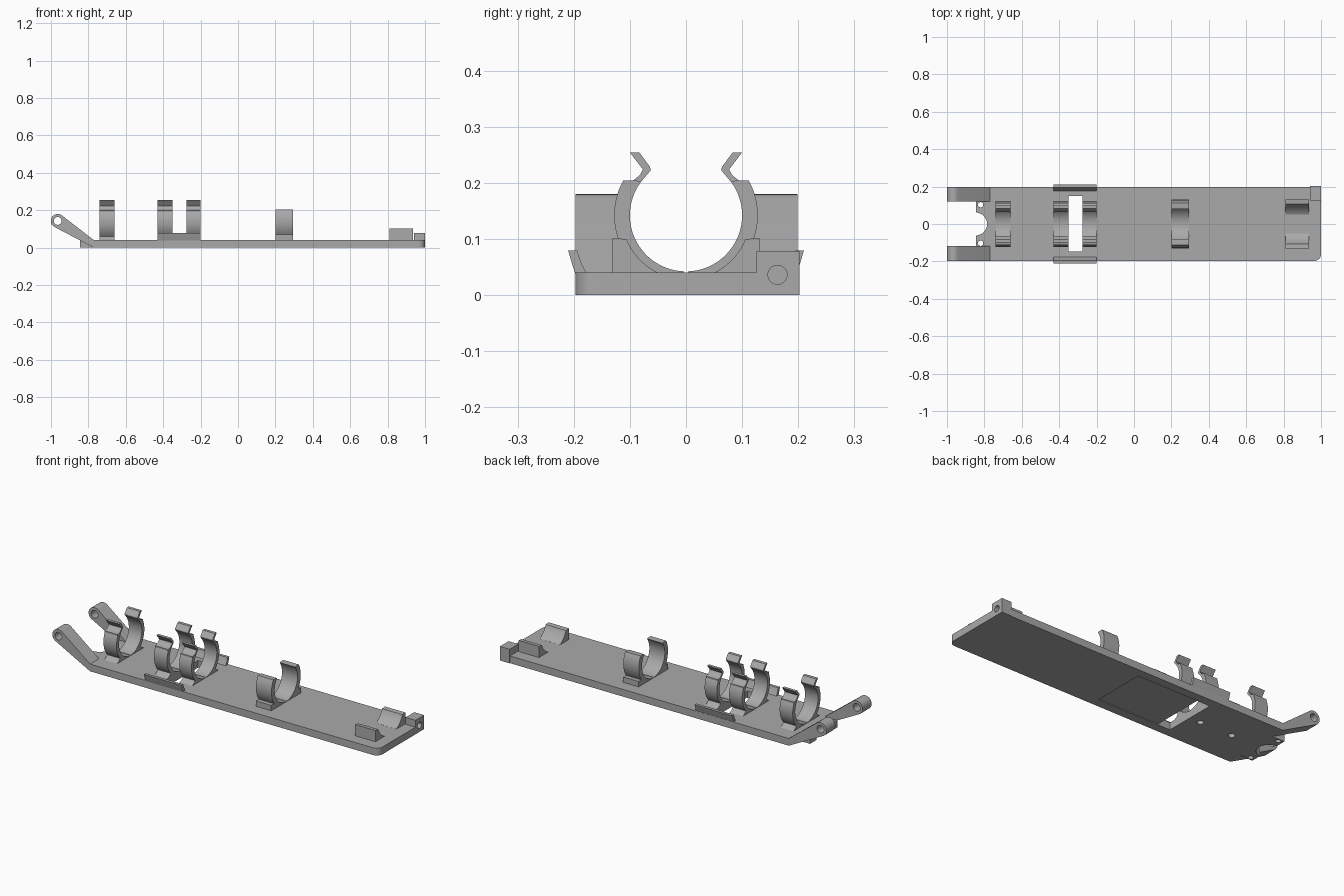
import bpy, bmesh
from math import sin, cos, radians, pi, sqrt, asin, degrees
from mathutils import Matrix

cube = bpy.data.objects.get("Cube")
if cube:
    bpy.data.objects.remove(cube)

grey = bpy.data.materials.new("plain grey")
grey.use_nodes = True
colour = (0.4, 0.4, 0.4, 1)
grey.diffuse_color = colour
grey.node_tree.nodes["Principled BSDF"].inputs["Base Color"].default_value = colour


def prism(name, pts, lo, hi, axis="X"):
    """Extrude a 2D outline: (y, z) along X, (x, z) along Y or (x, y) along Z."""
    place = {"X": lambda a, b, t: (t, a, b),
             "Y": lambda a, b, t: (a, t, b),
             "Z": lambda a, b, t: (a, b, t)}[axis]
    bm = bmesh.new()
    rings = [[bm.verts.new(place(a, b, t)) for a, b in pts] for t in (lo, hi)]
    n = len(pts)
    for ring in rings:
        bm.faces.new(ring)
    for i in range(n):
        j = (i + 1) % n
        bm.faces.new((rings[0][i], rings[0][j], rings[1][j], rings[1][i]))
    bmesh.ops.recalc_face_normals(bm, faces=bm.faces)
    mesh = bpy.data.meshes.new(name)
    bm.to_mesh(mesh)
    bm.free()
    obj = bpy.data.objects.new(name, mesh)
    bpy.context.collection.objects.link(obj)
    mesh.materials.append(grey)
    return obj


def arc(cx, cy, r, a0, a1, n=24):
    return [(cx + r * cos(radians(a0 + (a1 - a0) * i / n)),
             cy + r * sin(radians(a0 + (a1 - a0) * i / n))) for i in range(n + 1)]


def circle(cx, cy, r):
    return arc(cx, cy, r, 0, 360, 32)[:-1]


def box(x0, x1, y0, y1):
    return [(x0, y0), (x1, y0), (x1, y1), (x0, y1)]


def cut(obj, *args):
    cutter = prism("cutter", *args)
    cutter.hide_render = True
    cutter.hide_viewport = False
    mod = obj.modifiers.new("cut", "BOOLEAN")
    mod.operation, mod.solver, mod.object = "DIFFERENCE", "EXACT", cutter
    bpy.context.view_layer.objects.active = obj
    bpy.ops.object.modifier_apply(modifier=mod.name)
    bpy.data.objects.remove(cutter)


def mirrored(pts, side):
    return [(side * a, b) for a, b in pts]


T = 0.04              # plate thickness
CZ, R = 0.142, 0.1    # centre height and radius of the held tube

# Base plate with rounded front corner and narrow tongue at the hinge end
outline = [(-0.77, -0.197)] + arc(0.965, -0.162, 0.035, -90, 0, 8) + [
    (1.0, 0.199), (-0.77, 0.199), (-0.77, 0.12), (-0.845, 0.12),
    (-0.845, -0.12), (-0.77, -0.12)]
plate = prism("base_plate", outline, 0, T, "Z")
cut(plate, circle(-0.848, 0, 0.062), -0.1, 0.1, "Z")
for side in (1, -1):
    cut(plate, circle(-0.82, side * 0.103, 0.014), -0.1, 0.1, "Z")
cut(plate, box(-0.35, -0.275, -0.147, 0.15), -0.1, 0.1, "Z")
cut(plate, box(-0.3499, 0.1, -0.1469, 0.1499), -0.1, 0.004, "Z")
for x in (-0.417, -0.614):
    cut(plate, circle(x, 0, 0.017), -0.1, 0.03, "Z")

# Hinge arms with round eyes
arm_pts = [(-0.77, 0), (-0.77, T)] + arc(-0.964, 0.143, 0.037, 52, 238, 16)
for name, y0, y1 in (("hinge_arm_left", 0.12, 0.199), ("hinge_arm_right", -0.197, -0.118)):
    arm = prism(name, arm_pts, y0, y1, "Y")
    cut(arm, circle(-0.964, 0.143, 0.021), -0.5, 0.5, "Y")

# Spring clips: curved jaw, pinched neck and flared lip
jaw = (arc(0, CZ, R, -88, 36, 28)
       + [(0.063, 0.222), (0.064, 0.228), (0.083, 0.254), (0.1, 0.254), (0.077, 0.224),
          (0.082, 0.214), (0.094, 0.204), (0.112, 0.2)]
       + arc(0, CZ, 0.122, 24, -42, 14)
       + [(0.098, 0.05), (0.115, T), (0.11, T - 0.005), (0.0035, T - 0.005)])
for i, (x0, x1) in enumerate(((-0.74, -0.66), (-0.43, -0.35), (-0.275, -0.2))):
    for side, word in ((1, "back"), (-1, "front")):
        prism(f"spring_clip_{i + 1}_{word}", mirrored(jaw, side), x0, x1)

# Open cradle with thicker walls and a low foot
wall = (arc(0, CZ, R, -88, 37, 28) + [(0.09, 0.204), (0.112, 0.204)]
        + arc(0, CZ, 0.128, 25, -34, 12)
        + [(0.13, 0.07), (0.13, T - 0.005), (0.0035, T - 0.005)])
for side, word in ((1, "back"), (-1, "front")):
    prism(f"cradle_{word}", mirrored(wall, side), 0.2, 0.295)

# Low rests near the plain end
rest = (arc(0, CZ, R + 0.014, -63, -22, 14)
        + [(0.131, 0.102), (0.131, T - 0.005), (0.052, T - 0.005)])
for side, word in ((1, "back"), (-1, "front")):
    prism(f"low_rest_{word}", mirrored(rest, side), 0.81, 0.935)

# Slanted catches along both plate edges
catch = [(0.176, T - 0.003), (0.197, T - 0.003), (0.203, 0.055), (0.21, 0.079), (0.194, 0.079), (0.186, 0.055)]
for side, word in ((1, "back"), (-1, "front")):
    prism(f"edge_catch_{word}", mirrored(catch, side), -0.43, -0.2)

# Corner block with a socket
block = prism("corner_block", box(0.126, 0.202, 0, 0.078), 0.94, 1.0)
cut(block, circle(0.163, 0.036, 0.017), 0.95, 1.1)
cut(plate, box(0.94, 1.1, 0.126, 0.3), -0.1, 0.1, "Z")

# Smooth the curved faces, keep edges sharp
for obj in bpy.context.scene.objects:
    if obj.type == "MESH":
        bpy.ops.object.select_all(action="DESELECT")
        obj.select_set(True)
        bpy.context.view_layer.objects.active = obj
        bpy.ops.object.shade_smooth_by_angle(angle=radians(25))
